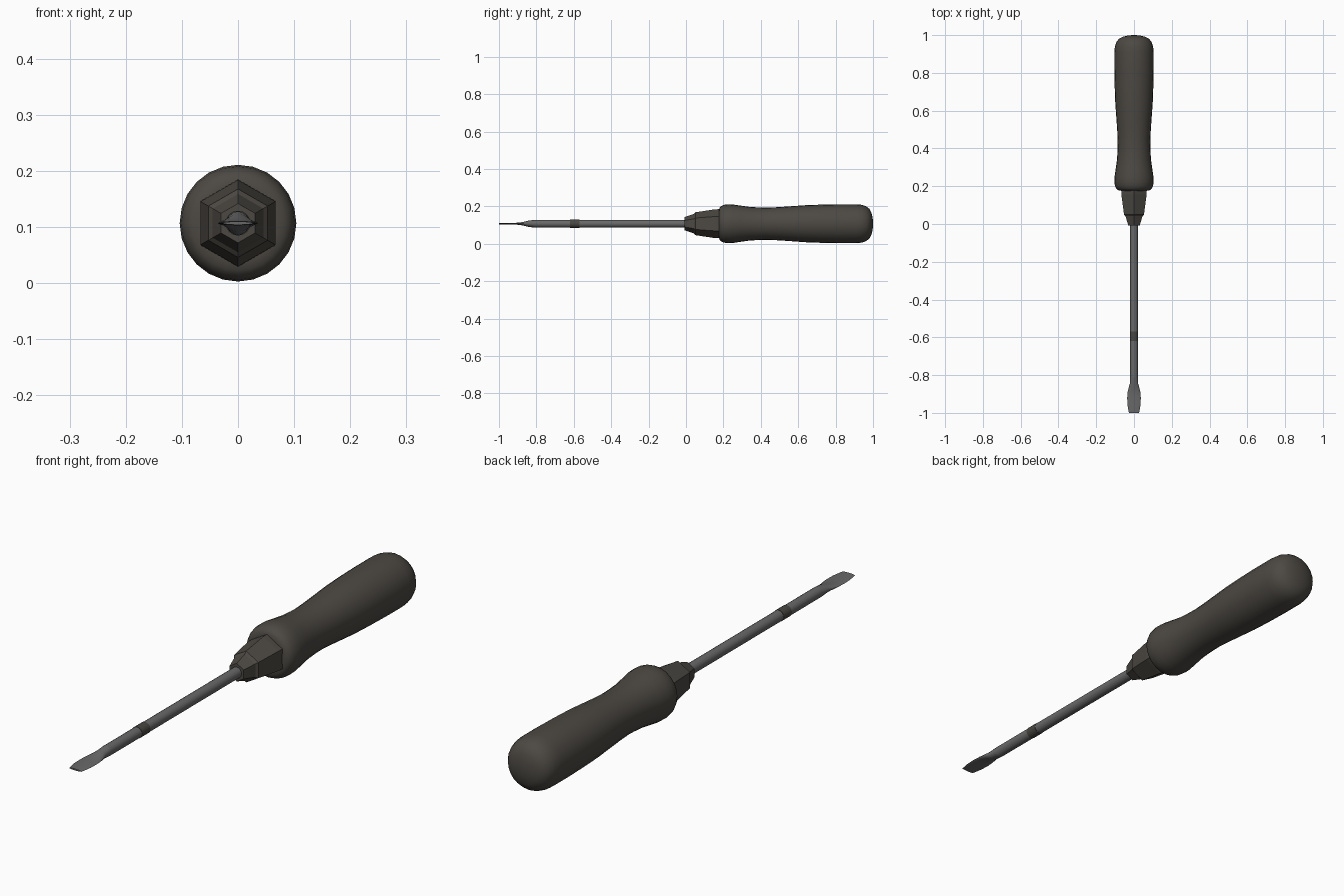
import bpy, bmesh, math

if "Cube" in bpy.data.objects:
    bpy.data.objects.remove(bpy.data.objects["Cube"])

ZC = 0.107  # height of the tool's axis

def material(name, rgb):
    m = bpy.data.materials.new(name)
    m.diffuse_color = (*rgb, 1)
    m.use_nodes = True
    m.node_tree.nodes["Principled BSDF"].inputs["Base Color"].default_value = m.diffuse_color
    return m

HANDLE = material("dark brown grip", (0.073, 0.066, 0.056))
STEEL = material("grey steel", (0.14, 0.14, 0.14))
BAND = material("dark band", (0.066, 0.062, 0.054))

def loft(name, rings, sides, mat, smooth=None, phase=0.0):
    """Skin of elliptical rings along y; each ring is (y, half width, half height)."""
    bm = bmesh.new()
    loops = []
    for y, rx, rz in rings:
        angles = [phase + 2 * math.pi * i / sides for i in range(sides)]
        loops.append([bm.verts.new((rx * math.cos(a), y, ZC + rz * math.sin(a))) for a in angles])
    for a, b in zip(loops, loops[1:]):
        for i in range(sides):
            j = (i + 1) % sides
            bm.faces.new((a[i], a[j], b[j], b[i]))
    bm.faces.new(loops[0])
    bm.faces.new(loops[-1])
    bmesh.ops.recalc_face_normals(bm, faces=bm.faces)
    me = bpy.data.meshes.new(name)
    bm.to_mesh(me)
    bm.free()
    me.materials.append(mat)
    ob = bpy.data.objects.new(name, me)
    bpy.context.collection.objects.link(ob)
    if smooth:
        bpy.ops.object.select_all(action='DESELECT')
        ob.select_set(True)
        bpy.context.view_layer.objects.active = ob
        bpy.ops.object.shade_smooth_by_angle(angle=math.radians(smooth))
    return ob

def round_rings(profile):
    return [(y, r, r) for y, r in profile]

# Grip: swollen at both ends, waisted near the front
loft("handle", round_rings([
    (0.176, 0.070), (0.179, 0.084), (0.187, 0.094), (0.202, 0.101), (0.225, 0.104),
    (0.25, 0.103), (0.29, 0.097), (0.34, 0.090), (0.39, 0.087), (0.44, 0.086),
    (0.50, 0.089), (0.57, 0.094), (0.64, 0.099), (0.72, 0.102), (0.82, 0.104),
    (0.91, 0.104), (0.94, 0.101), (0.963, 0.093), (0.98, 0.080), (0.992, 0.058),
    (0.998, 0.030), (1.0, 0.008)]), 24, HANDLE, 50)

# Hexagonal ferrule with a stepped nose, points up and down
loft("ferrule", round_rings([
    (0.19, 0.078), (0.155, 0.077), (0.05, 0.061), (0.042, 0.052), (-0.008, 0.035)]),
    6, HANDLE, phase=math.pi / 6)

# Round shaft
loft("shaft", round_rings([(0.02, 0.021), (-0.81, 0.021)]), 16, STEEL, 40)

# Dark band round the shaft
loft("shaft_band", round_rings([(-0.57, 0.0222), (-0.62, 0.0222)]), 16, BAND, 40)

# Blade: shaft flattens and flares, then narrows to the square tip
loft("blade", [
    (-0.81, 0.021, 0.021), (-0.845, 0.022, 0.016), (-0.865, 0.028, 0.011),
    (-0.89, 0.034, 0.006), (-0.92, 0.036, 0.0045), (-0.955, 0.035, 0.004),
    (-0.98, 0.031, 0.0035), (-1.0, 0.027, 0.003)], 16, STEEL, 40)
